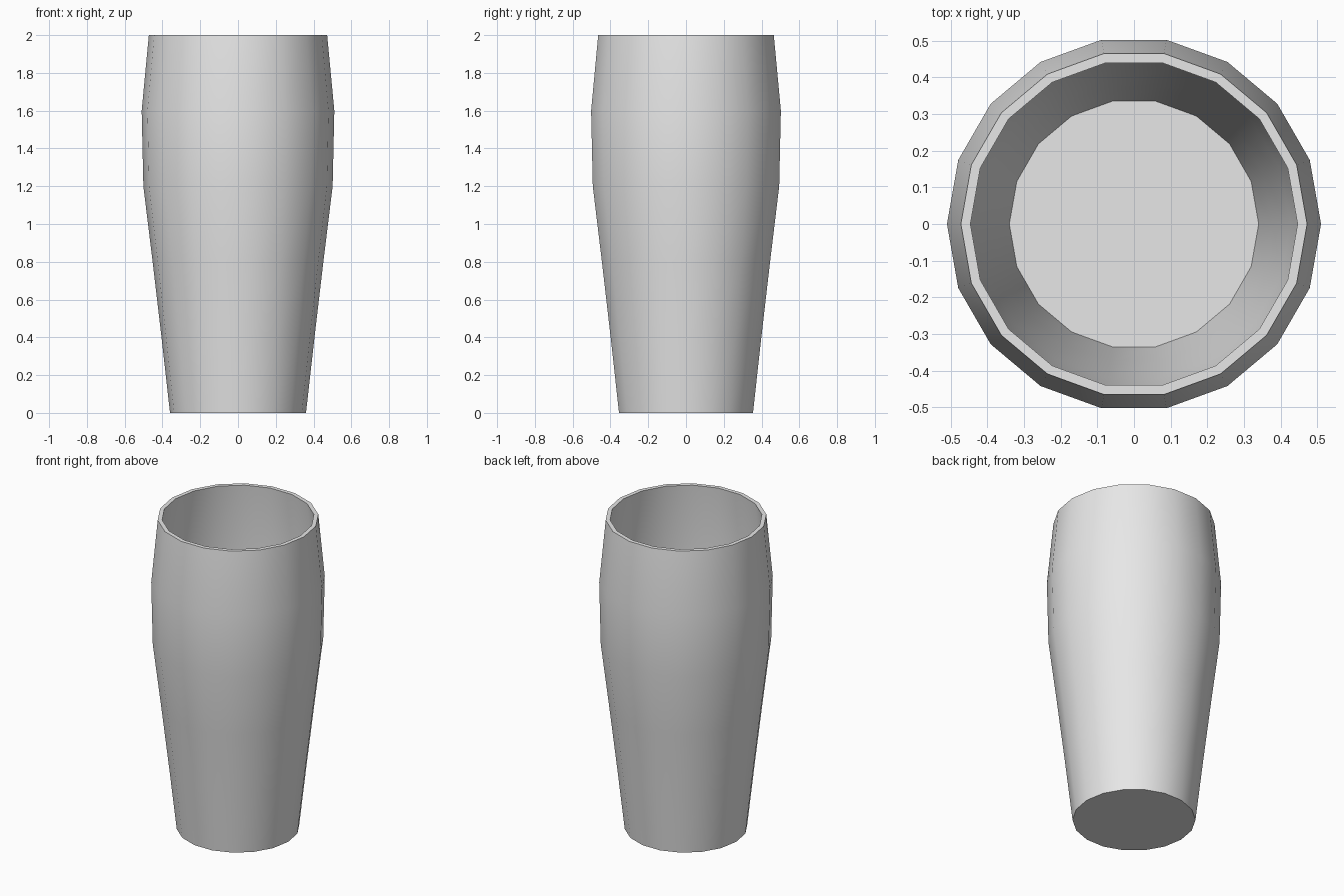
import bpy, bmesh
from math import pi, cos, sin, radians

cube = bpy.data.objects.get("Cube")
if cube:
    bpy.data.objects.remove(cube)

SIDES = 18
WALL = 0.026

# Plain light grey material
grey = bpy.data.materials.new("light_grey")
grey.use_nodes = True
colour = (0.8, 0.8, 0.8, 1)
grey.diffuse_color = colour
grey.node_tree.nodes["Principled BSDF"].inputs["Base Color"].default_value = colour

# Outer wall from foot to rim, then the inner wall back down to the floor
outer = [(0.36, 0), (0.405, 0.4), (0.452, 0.8), (0.501, 1.2), (0.51, 1.6), (0.472, 2)]
inner = [(r - WALL, max(z, WALL)) for r, z in reversed(outer)]
inner[-1] = (0.34, WALL)
profile = outer + inner

# Lathe the profile into rings and close the base and floor
bm = bmesh.new()
rings = []
for r, z in profile:
    angles = [2 * pi * i / SIDES for i in range(SIDES)]
    rings.append([bm.verts.new((r * cos(a), r * sin(a), z)) for a in angles])
for low, high in zip(rings, rings[1:]):
    for i in range(SIDES):
        j = (i + 1) % SIDES
        bm.faces.new((low[i], low[j], high[j], high[i]))
bm.faces.new(rings[0][::-1])
bm.faces.new(rings[-1])
bmesh.ops.recalc_face_normals(bm, faces=bm.faces)

mesh = bpy.data.meshes.new("drinking_glass")
bm.to_mesh(mesh)
bm.free()
mesh.materials.append(grey)
glass = bpy.data.objects.new("drinking_glass", mesh)
bpy.context.collection.objects.link(glass)

# Smooth walls with a crisp rim, base and floor
bpy.ops.object.select_all(action="DESELECT")
glass.select_set(True)
bpy.context.view_layer.objects.active = glass
bpy.ops.object.shade_smooth_by_angle(angle=radians(40))
